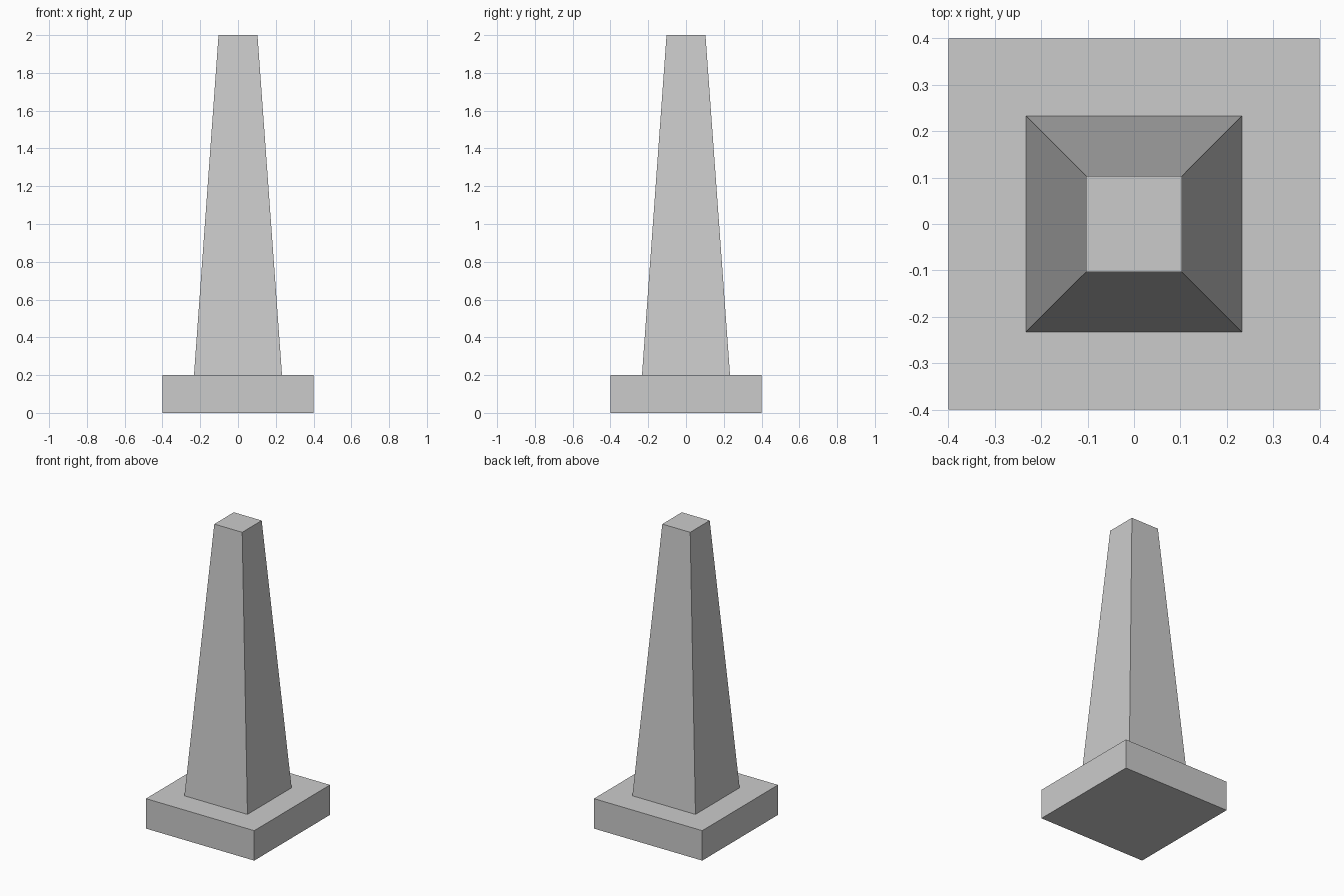
import bpy
import bmesh

if "Cube" in bpy.data.objects:
    bpy.data.objects.remove(bpy.data.objects["Cube"], do_unlink=True)

# Single stone colour
stone = bpy.data.materials.new("light_grey_stone")
stone.use_nodes = True
grey = (0.6, 0.6, 0.6, 1.0)
stone.diffuse_color = grey
stone.node_tree.nodes["Principled BSDF"].inputs["Base Color"].default_value = grey


def square_block(name, z_bottom, z_top, half_bottom, half_top):
    """Square block whose sides may taper from bottom to top."""
    bm = bmesh.new()
    bmesh.ops.create_cube(bm, size=2)
    for v in bm.verts:
        upper = v.co.z > 0
        half = half_top if upper else half_bottom
        v.co.x *= half
        v.co.y *= half
        v.co.z = z_top if upper else z_bottom
    mesh = bpy.data.meshes.new(name)
    bm.to_mesh(mesh)
    bm.free()
    mesh.materials.append(stone)
    obj = bpy.data.objects.new(name, mesh)
    bpy.context.collection.objects.link(obj)
    return obj


# Flat plinth and the tapering pillar standing on it
square_block("plinth", 0, 0.2, 0.4, 0.4)
square_block("tapered_pillar", 0.2, 2, 0.233, 0.103)
